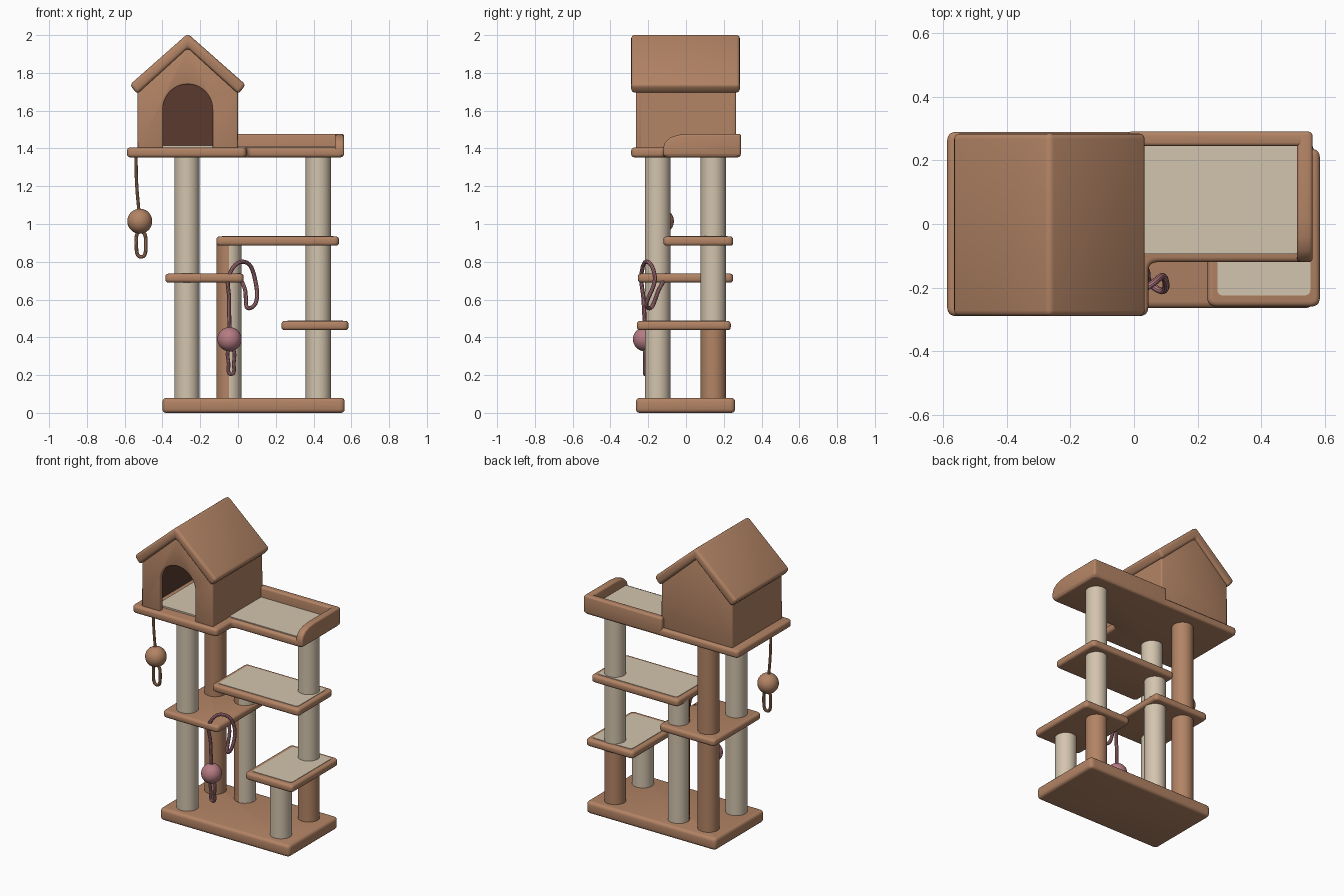
import bpy, bmesh, math
from mathutils import Vector

if "Cube" in bpy.data.objects:
    bpy.data.objects.remove(bpy.data.objects["Cube"])


def material(name, rgb):
    m = bpy.data.materials.new(name)
    m.diffuse_color = (*rgb, 1)
    m.use_nodes = True
    m.node_tree.nodes["Principled BSDF"].inputs["Base Color"].default_value = m.diffuse_color
    return m


BROWN = material("brown plush", (0.45, 0.23, 0.13))
CREAM = material("cream sisal", (0.65, 0.55, 0.42))
PINK = material("dusty pink", (0.46, 0.20, 0.225))
DARK = material("dark lining", (0.10, 0.042, 0.026))


def finish(ob, mat, bevel=0):
    bpy.context.view_layer.objects.active = ob
    bpy.ops.object.select_all(action='DESELECT')
    ob.select_set(True)
    ob.data.materials.append(mat)
    if bevel:
        mod = ob.modifiers.new("soft_edges", 'BEVEL')
        mod.width, mod.segments = bevel, 3
        mod.limit_method, mod.angle_limit = 'ANGLE', math.radians(32)
        bpy.ops.object.modifier_apply(modifier=mod.name)
    bpy.ops.object.shade_smooth_by_angle(angle=math.radians(35))
    return ob


def rounded(pts, r, n=6):
    """Replace every outline corner by a small curve."""
    out = []
    for i, p in enumerate(pts):
        p = Vector(p)
        a = p + (Vector(pts[i - 1]) - p).normalized() * r
        b = p + (Vector(pts[(i + 1) % len(pts)]) - p).normalized() * r
        for k in range(n + 1):
            t = k / n
            out.append(a * (1 - t) ** 2 + p * 2 * t * (1 - t) + b * t * t)
    return out


def prism(name, pts, lo, hi, axis, mat, bevel=0.015, open_dirs=()):
    """Extrude a 2D outline along an axis; faces towards open_dirs are removed."""
    place = {'X': lambda u, v, w: (w, u, v), 'Y': lambda u, v, w: (u, w, v),
             'Z': lambda u, v, w: (u, v, w)}[axis]
    bm = bmesh.new()
    a, b = [[bm.verts.new(place(p[0], p[1], w)) for p in pts] for w in (lo, hi)]
    bm.faces.new(a)
    bm.faces.new(b)
    n = len(pts)
    for i in range(n):
        j = (i + 1) % n
        bm.faces.new((a[i], a[j], b[j], b[i]))
    bmesh.ops.recalc_face_normals(bm, faces=bm.faces[:])
    if open_dirs:
        gone = [f for f in bm.faces if any(f.normal.dot(Vector(d)) > 0.9 for d in open_dirs)]
        bmesh.ops.delete(bm, geom=gone, context='FACES')
        bmesh.ops.reverse_faces(bm, faces=bm.faces[:])
    me = bpy.data.meshes.new(name)
    bm.to_mesh(me)
    bm.free()
    ob = bpy.data.objects.new(name, me)
    bpy.context.collection.objects.link(ob)
    return finish(ob, mat, bevel)


def rect(x0, x1, y0, y1):
    return [(x0, y0), (x1, y0), (x1, y1), (x0, y1)]


def board(name, x0, x1, y0, y1, z0, z1, mat=BROWN, r=0.03, bevel=0.016):
    return prism(name, rounded(rect(x0, x1, y0, y1), r), z0, z1, 'Z', mat, bevel)


def post(name, x, y, z0, z1, mat, r=0.067):
    bpy.ops.mesh.primitive_cylinder_add(vertices=40, radius=r, depth=z1 - z0,
                                        location=(x, y, (z0 + z1) / 2))
    ob = bpy.context.object
    ob.name = name
    return finish(ob, mat)


def cord(name, pts, r, mat, cyclic=False):
    cu = bpy.data.curves.new(name, 'CURVE')
    cu.dimensions, cu.bevel_depth, cu.bevel_resolution = '3D', r, 3
    sp = cu.splines.new('BEZIER')
    sp.bezier_points.add(len(pts) - 1)
    for bp, p in zip(sp.bezier_points, pts):
        bp.co = p
        bp.handle_left_type = bp.handle_right_type = 'AUTO'
    sp.use_cyclic_u = cyclic
    cu.use_fill_caps = True
    ob = bpy.data.objects.new(name, cu)
    bpy.context.collection.objects.link(ob)
    bpy.ops.object.select_all(action='DESELECT')
    bpy.context.view_layer.objects.active = ob
    ob.select_set(True)
    bpy.ops.object.convert(target='MESH')
    return finish(bpy.context.object, mat)


def ball(name, loc, r, mat):
    bpy.ops.mesh.primitive_uv_sphere_add(segments=32, ring_count=18, radius=r, location=loc)
    bpy.context.object.name = name
    return finish(bpy.context.object, mat)


# Base and steps, with cream pads on two of the steps
board("base", -0.40, 0.565, -0.265, 0.26, 0, 0.08, bevel=0.02)
board("middle_step", -0.385, 0.03, -0.255, 0.25, 0.69, 0.737)
board("upper_step", -0.115, 0.535, -0.12, 0.25, 0.885, 0.934)
board("lower_step", 0.23, 0.585, -0.26, 0.237, 0.438, 0.487)
board("upper_step_pad", -0.085, 0.505, -0.09, 0.22, 0.93, 0.937, CREAM, 0.02, 0)
board("lower_step_pad", 0.262, 0.555, -0.225, 0.205, 0.483, 0.49, CREAM, 0.02, 0)

# Posts
post("front_left_post", -0.27, -0.15, 0.07, 1.37, CREAM)
post("back_left_post", -0.27, 0.145, 0.07, 1.37, BROWN)
post("front_right_post", 0.425, -0.15, 0.07, 0.45, CREAM)
post("back_right_lower_post", 0.425, 0.145, 0.07, 0.45, BROWN)
post("back_right_upper_post", 0.425, 0.145, 0.47, 1.37, CREAM)
mid = post("middle_post", -0.048, 0.145, 0.07, 0.90, CREAM)
mid.data.materials.append(BROWN)
for f in mid.data.polygons:          # front-left quarter is brown
    if f.normal.x < 0 and f.normal.y < 0:
        f.material_index = 1

# L-shaped top platform
outline = [(-0.588, -0.29), (0.045, -0.29), (0.045, -0.12), (0.56, -0.12),
           (0.56, 0.29), (-0.588, 0.29)]
prism("top_platform", rounded(outline, 0.03), 1.353, 1.405, 'Z', BROWN, 0.016)

# Lounging tray: side wall with rounded front, back wall, cream floor
side = [(-0.12, 1.36), (0.29, 1.36), (0.29, 1.477), (0.02, 1.477), (-0.04, 1.472),
        (-0.085, 1.457), (-0.112, 1.43), (-0.12, 1.405)]
prism("tray_side_wall", side, 0.513, 0.562, 'X', BROWN, 0.012)
board("tray_back_wall", -0.02, 0.56, 0.245, 0.291, 1.36, 1.477, r=0.015, bevel=0.012)
board("tray_floor_pad", 0.0, 0.52, -0.095, 0.25, 1.403, 1.411, CREAM, 0.02, 0)

# House walls
CX = -0.266


def gable(w, z0, eave, apex):
    return [(CX + w, z0), (CX + w, eave), (CX, apex), (CX - w, eave), (CX - w, z0)]


arch = [(CX - 0.132 * math.cos(math.pi * k / 20), 1.605 + 0.135 * math.sin(math.pi * k / 20))
        for k in range(21)]
front = gable(0.265, 1.395, 1.71, 1.95) + [(CX - 0.132, 1.395)] + arch + [(CX + 0.132, 1.395)]
prism("house_front_wall", front, -0.265, -0.23, 'Y', BROWN, 0.008)
prism("house_back_wall", gable(0.265, 1.395, 1.71, 1.95), 0.23, 0.265, 'Y', BROWN, 0.008)
for s, n in ((-1, "left"), (1, "right")):
    x0, x1 = sorted((CX + s * 0.23, CX + s * 0.265))
    prism(f"house_{n}_wall", rect(x0, x1, -0.25, 0.25), 1.395, 1.72, 'Z', BROWN, 0)
prism("house_lining", gable(0.227, 1.40, 1.685, 1.89), -0.229, 0.227, 'Y', DARK, 0,
      open_dirs=((0, -1, 0), (0, 0, -1)))
board("house_floor_pad", CX - 0.19, CX + 0.19, -0.21, 0.20, 1.40, 1.415, CREAM, 0.04, 0)

# Roof
roof = [(CX, 2.008), (CX - 0.307, 1.737), (CX - 0.268, 1.688), (CX, 1.932),
        (CX + 0.268, 1.688), (CX + 0.307, 1.737)]
prism("roof", roof, -0.29, 0.285, 'Y', BROWN, 0.018)

# Brown hanging toy
ball("brown_ball", (-0.52, -0.13, 1.015), 0.066, BROWN)
cord("brown_string", [(-0.54, -0.13, 1.37), (-0.537, -0.13, 1.22), (-0.524, -0.13, 1.06)],
     0.009, BROWN)
cord("brown_loop", [(-0.515, -0.13, 0.96), (-0.538, -0.13, 0.89), (-0.513, -0.13, 0.826),
                    (-0.488, -0.13, 0.89)], 0.01, BROWN, True)

# Pink toy with its cord looped over the middle step
ball("pink_ball", (-0.045, -0.217, 0.39), 0.064, PINK)
cord("pink_string", [(-0.045, -0.217, 0.44), (-0.047, -0.225, 0.60), (-0.043, -0.235, 0.74),
                     (0.03, -0.205, 0.80), (0.087, -0.165, 0.72), (0.065, -0.20, 0.555),
                     (0.035, -0.14, 0.66), (0.0, -0.10, 0.735)], 0.011, PINK)
cord("pink_loop", [(-0.038, -0.217, 0.335), (-0.05, -0.217, 0.26), (-0.036, -0.217, 0.205),
                   (-0.022, -0.217, 0.26)], 0.01, PINK, True)
